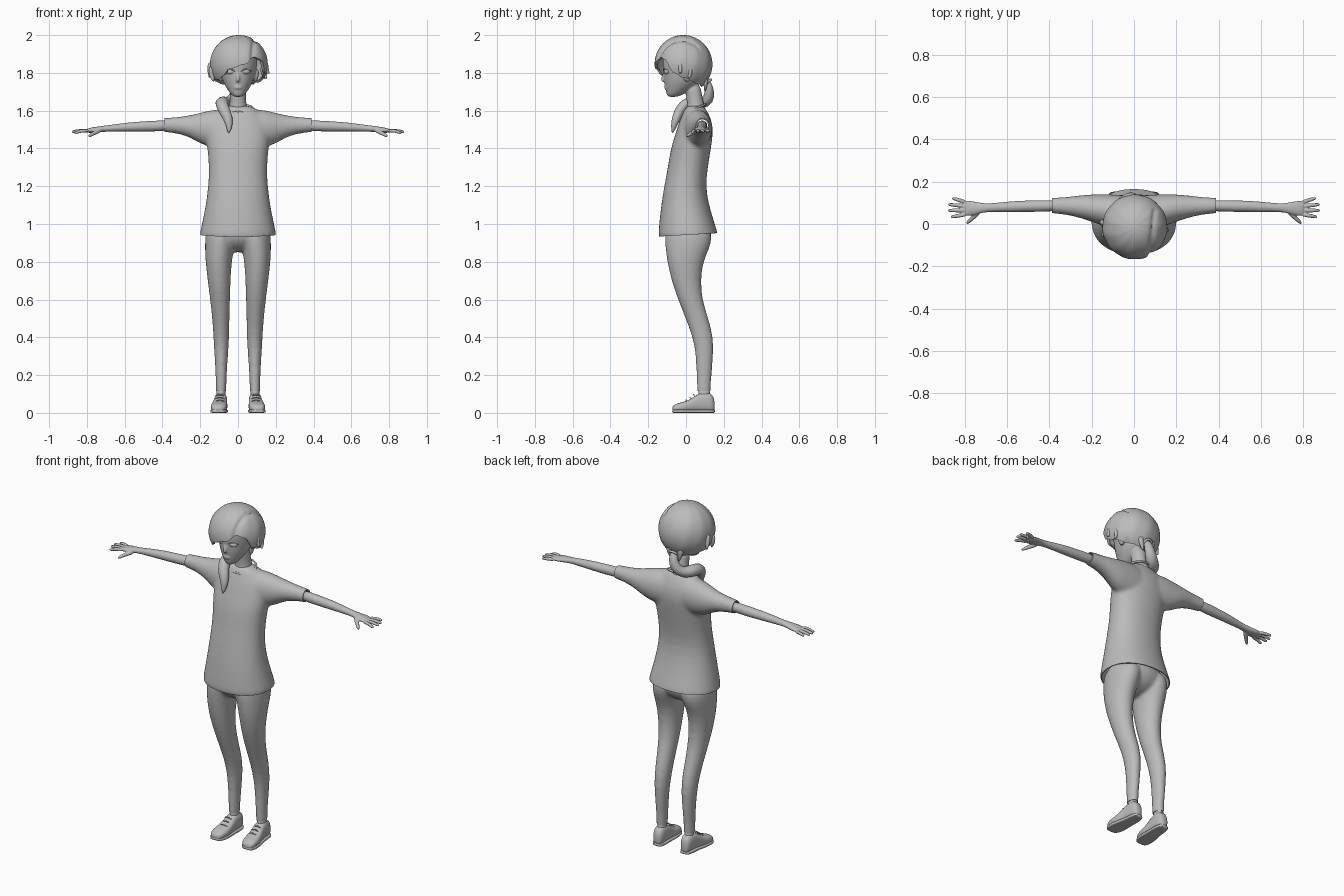
import bpy, bmesh, math
from mathutils import Vector

if "Cube" in bpy.data.objects:
    bpy.data.objects.remove(bpy.data.objects["Cube"])

grey = bpy.data.materials.new("plain_grey")
grey.diffuse_color = (0.5, 0.5, 0.5, 1)
grey.use_nodes = True
grey.node_tree.nodes["Principled BSDF"].inputs["Base Color"].default_value = grey.diffuse_color


def modify(ob, kind, **props):
    """Add a modifier and apply it at once."""
    bpy.ops.object.select_all(action='DESELECT')
    ob.select_set(True)
    bpy.context.view_layer.objects.active = ob
    m = ob.modifiers.new(kind.title(), kind)
    for k, v in props.items():
        setattr(m, k, v)
    bpy.ops.object.modifier_apply(modifier=m.name)
    return ob


def mirror(ob):
    return modify(ob, 'MIRROR', use_mirror_merge=False)


def skin(name, rings, cap=True, sub=1):
    """Skin a list of closed rings of points."""
    bm = bmesh.new()
    rows = [[bm.verts.new(p) for p in r] for r in rings]
    n = len(rows[0])
    for a, b in zip(rows, rows[1:]):
        for i in range(n):
            bm.faces.new((a[i], a[(i + 1) % n], b[(i + 1) % n], b[i]))
    if cap:
        bm.faces.new(rows[0][::-1])
        bm.faces.new(rows[-1])
    bmesh.ops.recalc_face_normals(bm, faces=bm.faces)
    me = bpy.data.meshes.new(name)
    bm.to_mesh(me)
    bm.free()
    me.materials.append(grey)
    ob = bpy.data.objects.new(name, me)
    bpy.context.collection.objects.link(ob)
    if sub:
        modify(ob, 'SUBSURF', levels=sub)
    return ob


def loft(name, axis, sections, n=20, p=2.0, sub=1):
    """Sections (position, centre u, centre v, half u, half v) along one axis."""
    rings = []
    for t, cu, cv, ru, rv in sections:
        ring = []
        for i in range(n):
            a = math.tau * i / n
            c, s = math.cos(a), math.sin(a)
            u = cu + ru * math.copysign(abs(c) ** (2 / p), c)
            v = cv + rv * math.copysign(abs(s) ** (2 / p), s)
            ring.append({'x': (t, u, v), 'y': (u, t, v), 'z': (u, v, t)}[axis])
        rings.append(ring)
    return skin(name, rings, sub=sub)


def tube(name, pts, n=10, flat=1.0, sub=1):
    """Tapered tube through points (x, y, z, radius)."""
    P = [Vector(p[:3]) for p in pts]
    rings = []
    for i, p in enumerate(P):
        t = (P[min(i + 1, len(P) - 1)] - P[max(i - 1, 0)]).normalized()
        ref = Vector((1, 0, 0)) if abs(t.x) < 0.8 else Vector((0, 1, 0))
        u = (ref - t * ref.dot(t)).normalized()
        v = t.cross(u)
        r = pts[i][3]
        rings.append([p + u * r * math.cos(math.tau * k / n) + v * r * flat * math.sin(math.tau * k / n)
                      for k in range(n)])
    return skin(name, rings, sub=sub)


def ball(name, loc, size, rot=(0, 0, 0)):
    bpy.ops.mesh.primitive_uv_sphere_add(segments=24, ring_count=16, radius=1, location=loc, rotation=rot)
    ob = bpy.context.object
    ob.name, ob.scale = name, size
    bpy.ops.object.transform_apply(location=True, rotation=True, scale=True)
    ob.data.materials.append(grey)
    return ob


def ring(name, loc, radius, thick, scale, rot):
    bpy.ops.mesh.primitive_torus_add(major_radius=radius, minor_radius=thick, major_segments=40,
                                     minor_segments=8, location=loc, rotation=rot)
    ob = bpy.context.object
    ob.name, ob.scale = name, scale
    ob.data.materials.append(grey)
    return ob


def fuse(name, parts, voxel, smooth):
    """Weld overlapping parts into one smooth skin."""
    bpy.ops.object.select_all(action='DESELECT')
    for o in parts:
        o.select_set(True)
    bpy.context.view_layer.objects.active = parts[0]
    bpy.ops.object.join()
    ob = parts[0]
    ob.name = name
    modify(ob, 'REMESH', mode='VOXEL', voxel_size=voxel)
    return modify(ob, 'SMOOTH', factor=0.5, iterations=smooth)


def trim(ob, planes):
    """Cut away everything beyond each plane, leaving an open edge."""
    bm = bmesh.new()
    bm.from_mesh(ob.data)
    for co, no in planes:
        bmesh.ops.bisect_plane(bm, geom=bm.verts[:] + bm.edges[:] + bm.faces[:],
                               plane_co=co, plane_no=no, clear_outer=True)
    bm.to_mesh(ob.data)
    bm.free()


# Shirt: body and sleeves welded, then opened at hem and cuffs
body = loft("shirt_body", 'z', [
    (0.90, 0, .012, .210, .163), (0.95, 0, .012, .203, .158), (1.0, 0, .005, .192, .148),
    (1.1, 0, -.005, .171, .127), (1.2, 0, -.006, .158, .110), (1.3, 0, .010, .153, .106),
    (1.4, 0, .025, .163, .107), (1.48, 0, .045, .172, .100), (1.55, 0, .052, .155, .086),
    (1.60, 0, .050, .110, .060), (1.63, 0, .047, .070, .048)], n=28, p=2.2)
sleeve = mirror(loft("sleeve", 'x', [
    (0.02, .058, 1.50, .085, .11), (0.12, .060, 1.505, .080, .105), (0.19, .074, 1.505, .068, .088),
    (0.25, .082, 1.517, .055, .060), (0.31, .085, 1.522, .044, .046),
    (0.37, .087, 1.524, .038, .039), (0.43, .087, 1.524, .036, .037)]))
shirt = fuse("shirt", [body, sleeve], 0.01, 8)
trim(shirt, [((0, 0, .942), (0, .06, -1)), ((.388, 0, 0), (1, 0, 0)), ((-.388, 0, 0), (-1, 0, 0))])
modify(shirt, 'SOLIDIFY', thickness=0.006, offset=-1)
ring("collar", (0, .046, 1.612), .074, .006, (1.05, .82, 1), (.35, 0, 0))

# Trousers: two legs and hips
leg = mirror(loft("leg", 'z', [
    (.08, .090, .095, .028, .036), (.13, .090, .095, .028, .036), (.2, .089, .095, .029, .041),
    (.3, .089, .099, .036, .046), (.4, .088, .091, .042, .056), (.5, .091, .058, .046, .061),
    (.6, .095, .022, .053, .065), (.7, .100, .000, .061, .078), (.8, .103, -.005, .070, .096),
    (.87, .098, .008, .078, .118), (.93, .092, .013, .083, .128), (.99, .085, .010, .080, .118)]))
hips = ball("hips", (0, .012, .955), (.165, .122, .105))
trousers = fuse("trousers", [leg, hips], 0.009, 6)
trim(trousers, [((0, 0, .115), (0, 0, -1))])
modify(trousers, 'SOLIDIFY', thickness=0.004, offset=-1)
mirror(loft("ankle", 'z', [(.05, .09, .098, .025, .033), (.09, .09, .097, .024, .032),
                           (.14, .09, .095, .024, .031)], n=16))

# Shoes: (y, height, half width, centre x)
outline = [(-.073, .028, .018, .105), (-.062, .040, .036, .104), (-.03, .052, .045, .101),
           (.01, .060, .043, .098), (.04, .080, .038, .095), (.07, .102, .035, .092),
           (.11, .108, .034, .090), (.14, .096, .029, .090), (.152, .060, .016, .090)]
mirror(loft("shoe", 'y', [(y, x, h / 2 + .004, w, h / 2) for y, h, w, x in outline], p=2.6))
mirror(loft("sole", 'y', [(y * 1.01, x, .009, w + .003, .009) for y, h, w, x in outline], p=5))
for k in range(3):
    y, z = .005 + .02 * k, .068 + .014 * k
    mirror(tube("lace_%d" % k, [(.070, y, z - .008, .003), (.096, y - .006, z + .004, .004),
                                (.122, y, z - .008, .003)], n=6))

# Arms with palm, fingers and thumb
arm = loft("arm", 'x', [
    (.34, .087, 1.523, .028, .030), (.45, .085, 1.518, .028, .029), (.55, .083, 1.515, .027, .026),
    (.62, .080, 1.511, .024, .022), (.69, .077, 1.506, .019, .017), (.73, .075, 1.502, .026, .016),
    (.77, .074, 1.497, .037, .015), (.81, .074, 1.493, .038, .011)], n=16)
parts = [arm]
for by, tx, ty, tz in [(.045, .868, .034, 1.482), (.064, .881, .064, 1.487),
                       (.084, .880, .092, 1.489), (.103, .862, .121, 1.490)]:
    parts.append(tube("finger", [(.79, by, 1.493, .011), ((.79 + tx) / 2, (by + ty) / 2, 1.495, .0105),
                                 (tx - .012, ty, tz + .001, .009), (tx, ty, tz, .006)], n=8))
parts.append(tube("thumb", [(.725, .065, 1.497, .013), (.755, .036, 1.485, .013),
                            (.778, .014, 1.472, .010), (.792, .000, 1.462, .007)], n=8))
mirror(fuse("arms", parts, 0.004, 2))

# Head, neck, nose, lips and ears welded
head = loft("head", 'z', [
    (1.672, 0, -.072, .018, .020), (1.682, 0, -.062, .034, .040), (1.705, 0, -.045, .052, .062),
    (1.735, 0, -.028, .071, .085), (1.765, 0, -.018, .084, .100), (1.80, 0, -.010, .094, .110),
    (1.84, 0, -.004, .102, .122), (1.89, 0, -.002, .104, .122), (1.94, 0, 0, .088, .104),
    (1.97, 0, 0, .055, .07)], n=24)
neck = tube("neck", [(0, .055, 1.57, .056), (0, .052, 1.62, .047), (0, .045, 1.67, .042),
                     (0, .030, 1.75, .045)], n=16)
nose = tube("nose", [(0, -.108, 1.81, .008), (0, -.119, 1.785, .010), (0, -.124, 1.764, .012),
                     (0, -.116, 1.752, .010)], n=8)
lips = [ball("lip", (0, -.106, z), (.022, .010, .005)) for z in (1.728, 1.719)]
ears = mirror(ball("ear", (.097, .008, 1.785), (.012, .022, .034), (0, .2, 0)))
fuse("head", [head, neck, nose, ears] + lips, 0.005, 3)

# Eyes with upper lids
mirror(ball("eye", (.041, -.101, 1.806), (.024, .014, .014), (0, 0, .35)))
mirror(tube("eyelid", [(.014, -.117, 1.805, .003), (.028, -.118, 1.819, .004), (.046, -.113, 1.822, .004),
                       (.064, -.098, 1.813, .003), (.072, -.090, 1.809, .002)], n=6))

# Hair cap: lower edge follows a swept fringe, with a groove along the parting
edge = [(-180, 1.725), (-130, 1.74), (-100, 1.755), (-75, 1.765), (-52, 1.765), (-35, 1.785), (-20, 1.82),
        (12, 1.845), (34, 1.885), (50, 1.87), (70, 1.80), (90, 1.775), (130, 1.74), (180, 1.725)]


def low(deg):
    for (a, za), (b, zb) in zip(edge, edge[1:]):
        if a <= deg <= b:
            f = (deg - a) / (b - a)
            return za + (zb - za) * f * f * (3 - 2 * f)


N, ROWS, TOP = 96, 26, 1.845
rings = []
for j in range(ROWS):
    row = []
    for i in range(N):
        deg = -180 + 360 * i / N
        a = math.radians(deg)
        end = math.acos((low(deg) - TOP) / .155)
        th = .04 + (end - .04) * j / (ROWS - 1)
        x, y, z = math.sin(a) * math.sin(th), -math.cos(a) * math.sin(th), math.cos(th)
        part = math.exp(-((x - .56 - .1 * y) / .06) ** 2) if y < .55 else 0
        k = 1 - .06 * part + .006 * math.sin(11 * a + 3 * th) * math.sin(th)
        row.append((.004 + .153 * x * k, -.014 + .153 * y * k, TOP + .155 * z * k))
    rings.append(row)
hair = skin("hair_cap", rings, cap=False, sub=0)
bm = bmesh.new()
bm.from_mesh(hair.data)
bm.verts.ensure_lookup_table()
bm.faces.new([bm.verts[i] for i in range(N)])
bmesh.ops.recalc_face_normals(bm, faces=bm.faces)
bm.to_mesh(hair.data)
bm.free()
modify(hair, 'SOLIDIFY', thickness=0.014, offset=-1)

# Loose side locks and nape wisps
locks = [[(-.135, -.05, 1.84, .022), (-.142, -.05, 1.79, .018), (-.128, -.055, 1.75, .004)],
         [(-.140, .00, 1.86, .022), (-.148, .01, 1.81, .018), (-.150, .02, 1.77, .004)],
         [(.138, -.03, 1.87, .022), (.148, -.03, 1.81, .018), (.166, -.03, 1.795, .004)],
         [(.132, .02, 1.84, .022), (.140, .025, 1.79, .018), (.148, .01, 1.765, .004)],
         [(.04, .105, 1.79, .022), (.035, .105, 1.74, .018), (.02, .10, 1.70, .005)],
         [(-.04, .105, 1.79, .022), (-.035, .105, 1.74, .018), (-.02, .10, 1.70, .005)]]
for k, pts in enumerate(locks):
    tube("hair_lock_%d" % k, pts, n=8, flat=.7)

# Ponytail wrapped over one shoulder, with a tie
tube("ponytail", [(0, .09, 1.765, .020), (0, .118, 1.745, .022), (-.005, .126, 1.70, .030),
                  (-.025, .118, 1.655, .036), (-.06, .09, 1.64, .037), (-.085, .045, 1.645, .036),
                  (-.088, .0, 1.64, .034), (-.075, -.032, 1.605, .032), (-.052, -.052, 1.56, .027),
                  (-.045, -.066, 1.515, .017), (-.05, -.072, 1.48, .004)], n=14, flat=.9)
ring("hair_tie", (0, .114, 1.75), .022, .007, (1, 1, 1), (.7, 0, 0))

# Smooth shading everywhere, sharp only at real edges
bpy.ops.object.select_all(action='SELECT')
bpy.ops.object.shade_smooth_by_angle(angle=math.radians(50))
